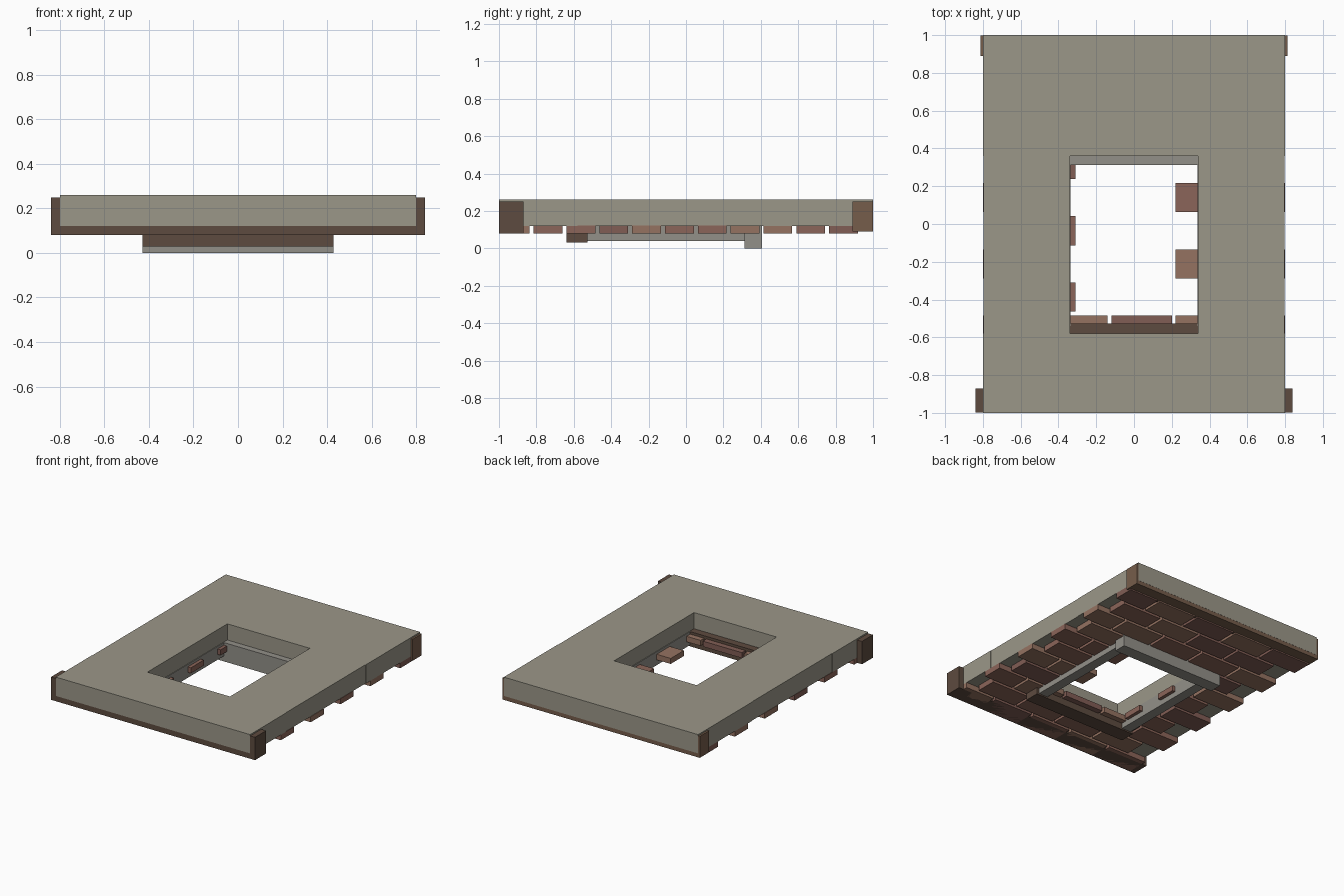
import bpy, random

if "Cube" in bpy.data.objects:
    bpy.data.objects.remove(bpy.data.objects["Cube"])
random.seed(4)


def material(name, rgb):
    m = bpy.data.materials.new(name)
    m.diffuse_color = (*rgb, 1)
    m.use_nodes = True
    m.node_tree.nodes["Principled BSDF"].inputs["Base Color"].default_value = m.diffuse_color
    return m


plaster = material("plaster", (0.33, 0.31, 0.25))
stone = material("stone", (0.29, 0.28, 0.25))
dark_wood = material("dark_wood", (0.11, 0.07, 0.05))
wood = material("wood", (0.18, 0.11, 0.07))
brick_mats = [material("brick_a", (0.26, 0.13, 0.10)),
              material("brick_b", (0.30, 0.17, 0.12)),
              material("brick_c", (0.22, 0.11, 0.09))]


def box(name, x0, x1, y0, y1, z0, z1, mat):
    bpy.ops.mesh.primitive_cube_add(size=1, location=((x0 + x1) / 2, (y0 + y1) / 2, (z0 + z1) / 2))
    ob = bpy.context.object
    ob.name = name
    ob.scale = (x1 - x0, y1 - y0, z1 - z0)
    bpy.ops.object.transform_apply(location=False, rotation=False, scale=True)
    ob.data.materials.append(mat)
    return ob


# Wall slab in four pieces around the window opening
box("wall_lower", -0.8, 0.8, -1, -0.58, 0.12, 0.26, plaster)
box("wall_upper", -0.8, 0.8, 0.36, 1, 0.12, 0.26, plaster)
for side, s in (("left", -1), ("right", 1)):
    xs = sorted((s * 0.34, s * 0.797))
    box("wall_" + side, *xs, -0.58, 0.36, 0.12, 0.26, plaster)
    # Window jambs
    xs = sorted((s * 0.335, s * 0.41))
    box("jamb_" + side, *xs, -0.54, 0.32, 0.04, 0.14, stone)

# Window sill and lintel
box("window_sill", -0.43, 0.43, -0.64, -0.527, 0.03, 0.14, dark_wood)
box("window_lintel", -0.43, 0.43, 0.313, 0.407, 0.0, 0.14, stone)

# Beams along the two short ends
box("base_beam", -0.84, 0.84, -0.999, -0.87, 0.08, 0.25, dark_wood)
box("top_beam", -0.813, 0.813, 0.89, 0.999, 0.09, 0.25, wood)

# Brick courses on the underside, in running bond, skipping the opening
for row in range(11):
    y = -0.99 + row * 0.1755
    x = -0.8 if row % 2 == 0 else -0.63
    while x < 0.7:
        end = min(x + 0.32, 0.8)
        cx, cy = (x + end) / 2, y + 0.077
        if not (abs(cx) < 0.34 and -0.5 < cy < 0.36):
            box("brick", x, end, y, y + 0.154, 0.08, 0.121, random.choice(brick_mats))
        x += 0.34
